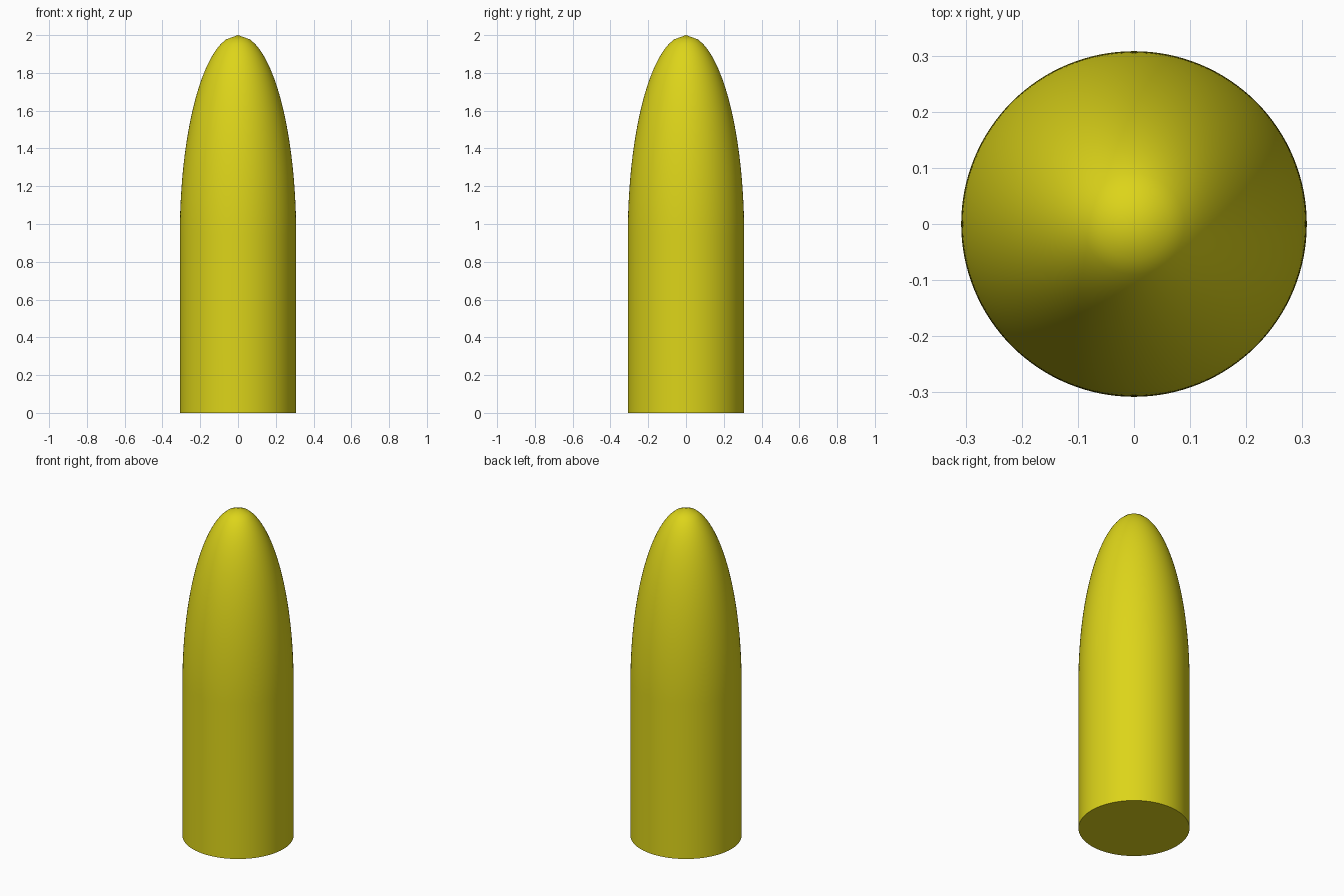
import bpy, bmesh, math

if "Cube" in bpy.data.objects:
    bpy.data.objects.remove(bpy.data.objects["Cube"])

R, BASE, H, SEG, RINGS = 0.308, 0.94, 2.0, 128, 46

# profile: straight wall, then elliptical nose in even height steps
L = H - BASE
profile = [(R, 0.0)]
for i in range(RINGS):
    t = i / RINGS
    profile.append((R * math.sqrt(1 - t * t), BASE + L * t))

bm = bmesh.new()
rings = [[bm.verts.new((r * math.cos(2 * math.pi * k / SEG),
                        r * math.sin(2 * math.pi * k / SEG), z))
          for k in range(SEG)] for r, z in profile]
for a, b in zip(rings, rings[1:]):
    for k in range(SEG):
        n = (k + 1) % SEG
        bm.faces.new((a[k], a[n], b[n], b[k]))
# pointed tip and flat base
tip = bm.verts.new((0, 0, H))
for k in range(SEG):
    bm.faces.new((rings[-1][k], rings[-1][(k + 1) % SEG], tip))
bm.faces.new(rings[0][::-1])

mesh = bpy.data.meshes.new("nose_cone")
bm.to_mesh(mesh)
bm.free()
obj = bpy.data.objects.new("nose_cone", mesh)
bpy.context.collection.objects.link(obj)

# yellow finish
mat = bpy.data.materials.new("yellow")
mat.diffuse_color = (0.72, 0.66, 0.01, 1)
mat.use_nodes = True
mat.node_tree.nodes["Principled BSDF"].inputs["Base Color"].default_value = mat.diffuse_color
mesh.materials.append(mat)

bpy.context.view_layer.objects.active = obj
obj.select_set(True)
bpy.ops.object.shade_smooth_by_angle(angle=math.radians(30))
